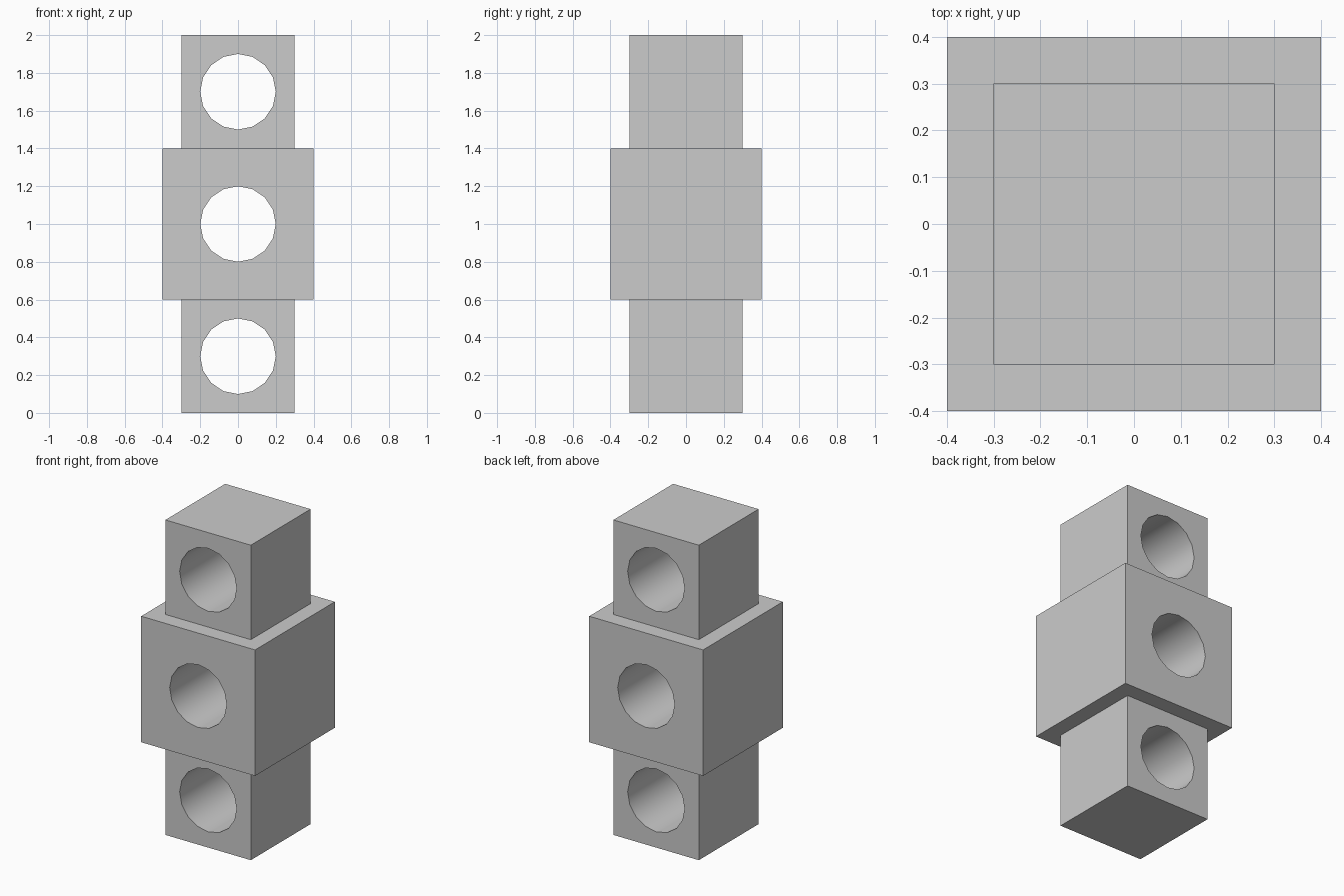
import bpy
import bmesh
from math import cos, sin, pi, radians

SEGMENTS = 16
BORE_RADIUS = 0.2

cube = bpy.data.objects.get("Cube")
if cube:
    bpy.data.objects.remove(cube, do_unlink=True)

# One plain grey for everything
grey = bpy.data.materials.new("plain_grey")
grey.use_nodes = True
colour = (0.6, 0.6, 0.6, 1)
grey.diffuse_color = colour
grey.node_tree.nodes["Principled BSDF"].inputs["Base Color"].default_value = colour


def bored_block(name, half, centre_z):
    """Cube with a round bore running front to back."""
    bm = bmesh.new()

    def ring(y, square):
        verts = []
        for i in range(SEGMENTS):
            c, s = cos(2 * pi * i / SEGMENTS), sin(2 * pi * i / SEGMENTS)
            r = half / max(abs(c), abs(s)) if square else BORE_RADIUS
            verts.append(bm.verts.new((r * c, y, r * s)))
        return verts

    # Outer front, outer back, bore back, bore front, joined in a loop
    rings = [ring(-half, True), ring(half, True),
             ring(half, False), ring(-half, False)]
    for a, b in zip(rings, rings[1:] + rings[:1]):
        for i in range(SEGMENTS):
            j = (i + 1) % SEGMENTS
            bm.faces.new((a[i], a[j], b[j], b[i]))
    bmesh.ops.recalc_face_normals(bm, faces=bm.faces)

    mesh = bpy.data.meshes.new(name)
    bm.to_mesh(mesh)
    bm.free()
    mesh.materials.append(grey)
    block = bpy.data.objects.new(name, mesh)
    block.location.z = centre_z
    bpy.context.collection.objects.link(block)

    # Smooth bore, sharp block edges
    bpy.ops.object.select_all(action='DESELECT')
    block.select_set(True)
    bpy.context.view_layer.objects.active = block
    bpy.ops.object.shade_smooth_by_angle(angle=radians(30))


# Stack of three blocks
bored_block("lower_block", 0.3, 0.3)
bored_block("middle_block", 0.4, 1.0)
bored_block("upper_block", 0.3, 1.7)
